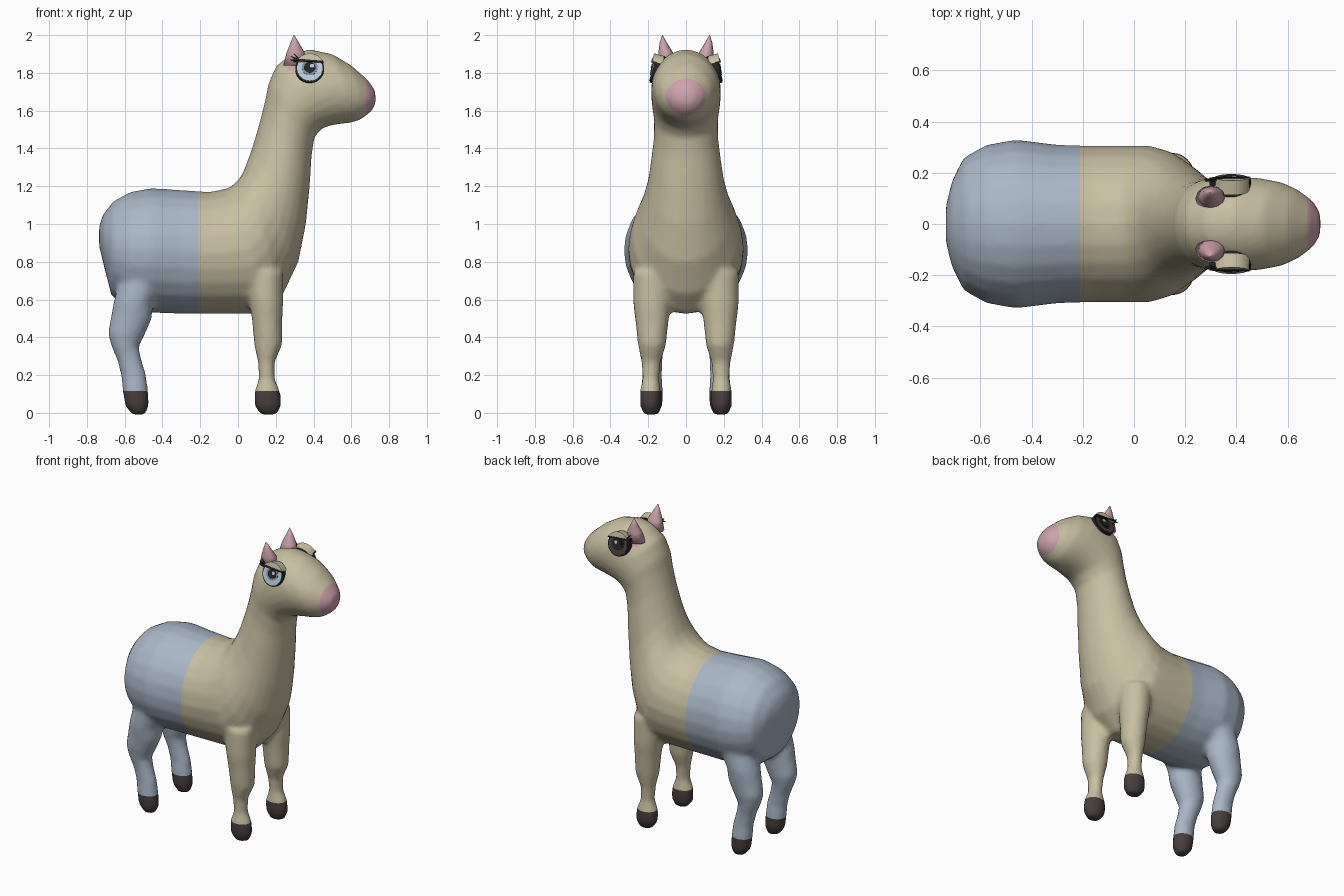
import bpy, bmesh
from math import sin, cos, pi, radians
from mathutils import Vector

if "Cube" in bpy.data.objects:
    bpy.data.objects.remove(bpy.data.objects["Cube"])


def material(name, rgb):
    m = bpy.data.materials.new(name)
    m.use_nodes = True
    m.diffuse_color = (*rgb, 1)
    m.node_tree.nodes["Principled BSDF"].inputs["Base Color"].default_value = (*rgb, 1)
    return m


cream = material("cream wool", (.58, .52, .355))
blue = material("grey blue wool", (.40, .475, .58))
pink = material("dusty pink", (.61, .36, .41))
dark = material("dark brown hoof", (.065, .05, .048))
black = material("lash black", (.02, .018, .018))
pale = material("pale eye blue", (.50, .60, .72))
grey = material("iris grey blue", (.22, .27, .35))


def finish(name, bm, mats):
    bmesh.ops.recalc_face_normals(bm, faces=bm.faces)
    me = bpy.data.meshes.new(name)
    bm.to_mesh(me)
    bm.free()
    ob = bpy.data.objects.new(name, me)
    bpy.context.collection.objects.link(ob)
    for m in mats:
        me.materials.append(m)
    return ob


def loft(bm, rings, n=24):
    """Each ring: centre, two half-axis vectors."""
    loops = []
    for c, u, v in rings:
        loops.append([bm.verts.new(c + u * cos(2 * pi * i / n) + v * sin(2 * pi * i / n))
                      for i in range(n)])
    for a, b in zip(loops, loops[1:]):
        for i in range(n):
            j = (i + 1) % n
            bm.faces.new((a[i], a[j], b[j], b[i]))
    bm.faces.new(loops[0])
    bm.faces.new(loops[-1])


bm = bmesh.new()

# Trunk, neck and head: top/back point, bottom/front point, half width
trunk = [
    (-.735, .99, -.735, .88, .07), (-.715, 1.05, -.705, .76, .17),
    (-.66, 1.12, -.67, .62, .26), (-.57, 1.17, -.58, .55, .31),
    (-.46, 1.19, -.46, .53, .33), (-.3, 1.18, -.3, .525, .31),
    (-.15, 1.17, -.15, .525, .305), (-.05, 1.19, 0, .525, .305),
    (-.01, 1.22, .14, .525, .305), (.02, 1.26, .24, .63, .285),
    (.045, 1.32, .32, .8, .24), (.07, 1.39, .36, 1.0, .205),
    (.095, 1.47, .38, 1.2, .185), (.12, 1.56, .39, 1.36, .17),
    (.145, 1.66, .405, 1.46, .17), (.16, 1.74, .45, 1.51, .18),
    (.20, 1.835, .51, 1.525, .185), (.28, 1.90, .55, 1.53, .185),
    (.38, 1.925, .59, 1.535, .18), (.5, 1.90, .635, 1.545, .165),
    (.6, 1.84, .675, 1.57, .135), (.685, 1.765, .71, 1.6, .09),
    (.725, 1.71, .73, 1.64, .045),
]
rings = []
for tx, tz, bx, bz, w in trunk:
    t, b = Vector((tx, 0, tz)), Vector((bx, 0, bz))
    rings.append(((t + b) / 2, (t - b) / 2, Vector((0, w, 0))))
loft(bm, rings)

# Legs: height, back x, front x, centre y, half width
hind = [(.75, -.62, -.36, .18, .10), (.58, -.66, -.45, .18, .10),
        (.5, -.675, -.455, .18, .09), (.42, -.69, -.49, .18, .08),
        (.35, -.67, -.525, .18, .065), (.28, -.64, -.51, .18, .055),
        (.2, -.62, -.485, .18, .052), (.11, -.61, -.475, .18, .058),
        (.04, -.60, -.47, .18, .056), (-.01, -.56, -.49, .18, .035)]
fore = [(.75, .04, .24, .18, .10), (.58, .06, .24, .18, .10),
        (.48, .075, .235, .18, .088), (.36, .085, .235, .18, .075),
        (.27, .105, .195, .185, .052), (.18, .11, .195, .187, .045),
        (.11, .085, .225, .188, .056), (.04, .085, .23, .188, .056),
        (-.01, .12, .205, .188, .035)]
for leg in (hind, fore):
    for s in (-1, 1):
        loft(bm, [(Vector(((x0 + x1) / 2, s * y, z)), Vector(((x1 - x0) / 2, 0, 0)),
                   Vector((0, w, 0))) for z, x0, x1, y, w in leg], 16)

body = finish("body", bm, [])

# Fuse the parts into one soft skin
rm = body.modifiers.new("fuse", "REMESH")
rm.mode = "VOXEL"
rm.voxel_size = .016
sm = body.modifiers.new("soften", "SMOOTH")
sm.factor = .5
sm.iterations = 5
skin = bpy.data.meshes.new_from_object(
    body.evaluated_get(bpy.context.evaluated_depsgraph_get()))
body.modifiers.clear()
body.data = skin
skin.materials.clear()
for m in (cream, blue, pink, dark):
    skin.materials.append(m)

# Cut clean colour borders, then colour by position
RUMP, NOSE, HOOF = -.21, .678, .115
bm = bmesh.new()
bm.from_mesh(skin)
for co, no in (((RUMP, 0, 0), (1, 0, 0)), ((NOSE, 0, 0), (1, 0, 0)), ((0, 0, HOOF), (0, 0, 1))):
    bmesh.ops.bisect_plane(bm, geom=bm.verts[:] + bm.edges[:] + bm.faces[:],
                           plane_co=co, plane_no=no)
for f in bm.faces:
    c = f.calc_center_median()
    f.smooth = True
    ear_root = (Vector((c.x, abs(c.y), c.z)) - Vector((.285, .125, 1.875))).length < .062
    if c.z < HOOF:
        f.material_index = 3
    elif c.x > NOSE or ear_root:
        f.material_index = 2
    elif c.x < RUMP:
        f.material_index = 1
    else:
        f.material_index = 0
bm.to_mesh(skin)
bm.free()


def plate(bm, s, outline, lo, hi):
    """Prism on the side of the head; outline is (along, up) about the eye centre."""
    up = Vector((0, -s * .25, 1)).normalized()
    out = Vector((0, s, .25)).normalized()
    base = Vector((.38, s * .163, 1.82))
    a, b = [[bm.verts.new(base + Vector((x, 0, 0)) + up * y + out * h) for x, y in outline]
            for h in (lo, hi)]
    bm.faces.new(a)
    bm.faces.new(b)
    for i in range(len(a)):
        j = (i + 1) % len(a)
        bm.faces.new((a[i], a[j], b[j], b[i]))


def arc(r, a0=0, a1=345, n=24, cx=0, cy=0):
    return [(cx + r * cos(radians(a0 + (a1 - a0) * i / (n - 1))),
             cy + r * sin(radians(a0 + (a1 - a0) * i / (n - 1)))) for i in range(n)]


def eye_part(name, s, mat, outline, lo, hi):
    b = bmesh.new()
    plate(b, s, outline, lo, hi)
    finish(name, b, [mat])


for s, side in ((-1, "near"), (1, "far")):
    # Ear
    b = bmesh.new()
    loft(b, [(Vector((.30, s * .10, 1.84)), Vector((.06, 0, 0)), Vector((0, .05, 0))),
             (Vector((.305, s * .108, 1.91)), Vector((.047, 0, 0)), Vector((0, .038, 0))),
             (Vector((.30, s * .12, 1.96)), Vector((.022, 0, 0)), Vector((0, .019, 0))),
             (Vector((.296, s * .125, 2.0)), Vector((.002, 0, 0)), Vector((0, .002, 0)))], 12)
    ear = finish("ear_" + side, b, [pink])
    ear.data.shade_smooth()

    # Eye layers: the far eye is mostly dark
    white, iris = (pale, grey) if s < 0 else (dark, black)
    eye_part("eye_rim_" + side, s, black, arc(.076), -.04, .012)
    eye_part("eye_ball_" + side, s, white, arc(.068), .01, .016)
    eye_part("iris_" + side, s, iris, arc(.042, cy=.005), .014, .019)
    eye_part("pupil_" + side, s, black, arc(.03, cy=.005), .017, .022)
    eye_part("eye_glint_" + side, s, pale, arc(.011, cx=.012, cy=.012), .02, .025)

    # Upper lid and lash line
    eye_part("eyelid_" + side, s, cream, arc(.079, 27, 153), -.03, .026)
    eye_part("lash_line_" + side, s, black,
             [(-.085, .04), (0, .034), (.072, .03), (.072, .038), (0, .044), (-.085, .052)],
             .0, .03)

    # Lashes fan backwards from the lash line
    b = bmesh.new()
    for x, y, tx, ty in ((-.06, .04, -.105, .045), (-.06, .045, -.1, .065),
                         (-.055, .045, -.085, .08)):
        plate(b, s, [(x, y - .004), (x, y + .006), (tx, ty)], .018, .026)
    finish("lashes_" + side, b, [black])
